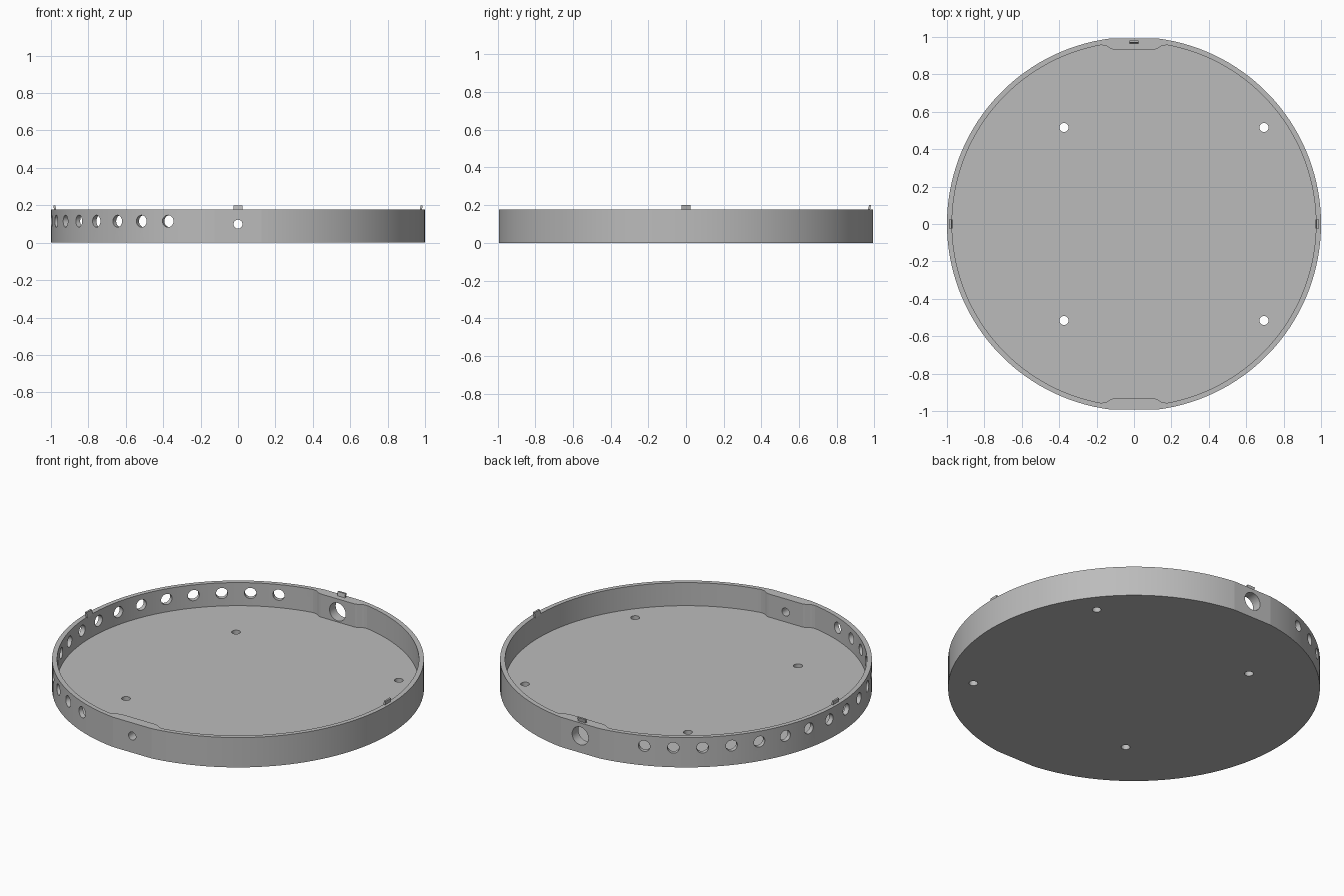
import bpy, bmesh
from math import sin, cos, pi, radians, sqrt
from mathutils import Matrix, Vector

HEIGHT, FLOOR = 0.177, 0.04
RIM_R, INNER_R, FLAT_Y = 1.0, 0.973, 0.992

cube = bpy.data.objects.get("Cube")
if cube:
    bpy.data.objects.remove(cube, do_unlink=True)

grey = bpy.data.materials.new("light_grey")
grey.use_nodes = True
grey.diffuse_color = (0.5, 0.5, 0.5, 1)
grey.node_tree.nodes["Principled BSDF"].inputs["Base Color"].default_value = (0.5, 0.5, 0.5, 1)


def make_object(name, bm):
    bmesh.ops.recalc_face_normals(bm, faces=bm.faces[:])
    mesh = bpy.data.meshes.new(name)
    bm.to_mesh(mesh)
    bm.free()
    mesh.materials.append(grey)
    obj = bpy.data.objects.new(name, mesh)
    bpy.context.collection.objects.link(obj)
    return obj


def prism(name, outline, z0, z1):
    bm = bmesh.new()
    face = bm.faces.new([bm.verts.new((x, y, z0)) for x, y in outline])
    top = bmesh.ops.extrude_face_region(bm, geom=[face])["geom"]
    bmesh.ops.translate(bm, vec=(0, 0, z1 - z0),
                        verts=[v for v in top if isinstance(v, bmesh.types.BMVert)])
    return make_object(name, bm)


def arc_with_ends(radius, end_points, steps=64):
    """Right-hand arc, then the top end; the other half is its half turn."""
    x0 = end_points[0][0]
    a = pi / 2 - math_asin(x0 / radius)
    arc = [(radius * cos(t), radius * sin(t))
           for t in (-a + 2 * a * i / steps for i in range(steps + 1))]
    half = arc + end_points[1:] + [(-x, y) for x, y in reversed(end_points[1:])]
    return half + [(-x, -y) for x, y in half]


def math_asin(v):
    return Vector((sqrt(1 - v * v), v)).angle_signed(Vector((1, 0)))


def add_cylinder(bm, centre, radius, depth, rotation=Matrix.Identity(4)):
    bmesh.ops.create_cone(bm, cap_ends=True, segments=72, radius1=radius, radius2=radius,
                          depth=depth, matrix=Matrix.Translation(centre) @ rotation)


# Tray body: round with a small flat at front and back
flat_x = sqrt(RIM_R ** 2 - FLAT_Y ** 2)
tray = prism("tray", arc_with_ends(RIM_R, [(flat_x, FLAT_Y)]), 0, HEIGHT)

# Cavity, leaving a thickened pad in the wall at front and back
pad = [(0.178, 0.956), (0.16, 0.955), (0.148, 0.952), (0.125, 0.938), (0.113, 0.934)]
cavity = prism("cavity_cutter", arc_with_ends(INNER_R, pad), FLOOR, HEIGHT + 0.1)

# Holes through the wall and floor
bm = bmesh.new()


def wall_hole(degrees, z, radius):
    # degrees are measured from the front towards -x
    a = radians(degrees)
    out = Vector((-sin(a), -cos(a), 0))
    add_cylinder(bm, out * 0.97 + Vector((0, 0, z)), radius, 0.2,
                 out.to_track_quat('Z', 'Y').to_matrix().to_4x4())


for i in range(16):
    wall_hole(22 + i * 136 / 15, 0.115, 0.032)
wall_hole(0, 0.099, 0.024)
wall_hole(180, 0.1, 0.053)
for x in (-0.374, 0.695):
    for y in (-0.516, 0.516):
        add_cylinder(bm, (x, y, 0), 0.024, 0.2)
holes = make_object("hole_cutter", bm)

bpy.context.view_layer.objects.active = tray
for cutter in (cavity, holes):
    cutter.hide_render = True
    mod = tray.modifiers.new("cut", 'BOOLEAN')
    mod.operation = 'DIFFERENCE'
    mod.solver = 'EXACT'
    mod.object = cutter
    bpy.ops.object.modifier_apply(modifier=mod.name)
    bpy.data.objects.remove(cutter, do_unlink=True)

for o in bpy.context.selected_objects:
    o.select_set(False)
tray.select_set(True)
bpy.ops.object.shade_smooth_by_angle(angle=radians(6))

# Leaning clip tabs standing on the rim
for name, degrees, radius in (("left_tab", 0, 0.971), ("back_tab", 90, 0.965), ("right_tab", 180, 0.971)):
    bm = bmesh.new()
    bmesh.ops.create_cube(bm, size=1)
    for v in bm.verts:
        lean = 0.006 if v.co.z > 0 else 0
        v.co = (radius + lean + (0.011 if v.co.x > 0 else 0), v.co.y * 0.05,
                0.2 if v.co.z > 0 else HEIGHT - 0.006)
    bm.transform(Matrix.Rotation(radians(degrees), 4, 'Z'))
    make_object(name, bm)
